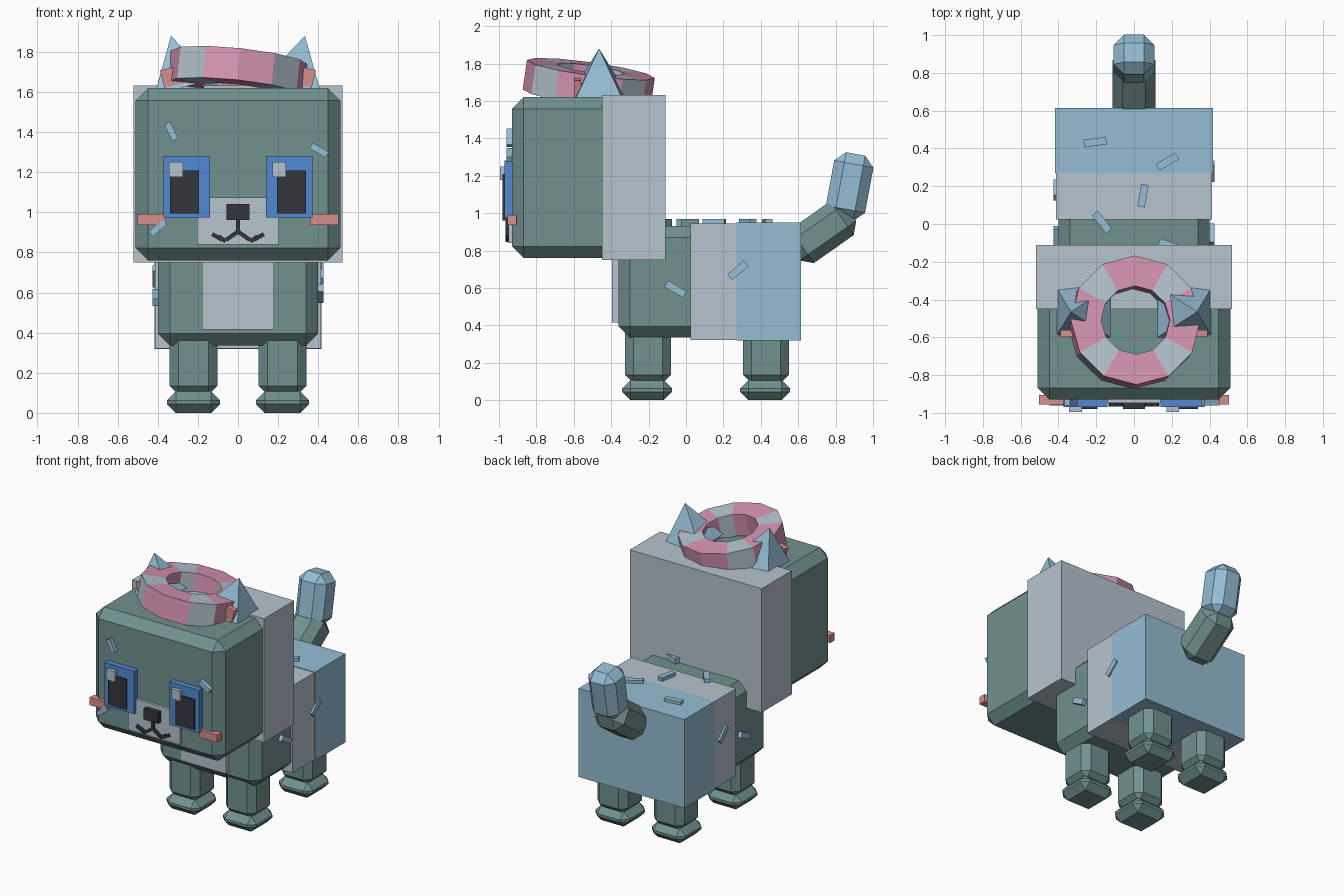
import bpy, bmesh, math
from mathutils import Matrix, Euler

if "Cube" in bpy.data.objects:
    bpy.data.objects.remove(bpy.data.objects["Cube"])

R = math.radians


def mat(name, rgb):
    m = bpy.data.materials.new(name)
    lin = [c / 255 / 12.92 if c <= 10 else ((c / 255 + 0.055) / 1.055) ** 2.4 for c in rgb]
    m.diffuse_color = (*lin, 1)
    m.use_nodes = True
    m.node_tree.nodes["Principled BSDF"].inputs["Base Color"].default_value = m.diffuse_color
    return m


GREEN = mat("grey green", (113, 145, 143))
GREY = mat("pale grey", (182, 196, 207))
BLUE = mat("light blue", (149, 189, 212))
EYE = mat("eye blue", (82, 138, 212))
DARK = mat("charcoal", (53, 53, 61))
SALMON = mat("salmon", (214, 144, 140))
PINK = mat("pink", (214, 148, 178))


def finish(name, bm, mats, matrix=Matrix()):
    bmesh.ops.recalc_face_normals(bm, faces=bm.faces[:])
    me = bpy.data.meshes.new(name)
    bm.to_mesh(me)
    bm.free()
    for m in mats:
        me.materials.append(m)
    ob = bpy.data.objects.new(name, me)
    ob.matrix_world = matrix
    bpy.context.collection.objects.link(ob)
    return ob


def box(name, m, centre, size, chamfer=0, rot=(0, 0, 0)):
    """Box with optional flat chamfer; rot in degrees."""
    bm = bmesh.new()
    bmesh.ops.create_cube(bm, size=1, matrix=Matrix.Diagonal((*size, 1)))
    if chamfer:
        bmesh.ops.bevel(bm, geom=bm.edges[:], offset=chamfer, segments=1,
                        profile=0.5, affect='EDGES')
    e = Euler([R(a) for a in rot]).to_matrix().to_4x4()
    return finish(name, bm, [m], Matrix.Translation(centre) @ e)


def span(name, m, lo, hi, chamfer=0):
    """Box from its two opposite corners."""
    return box(name, m, [(a + b) / 2 for a, b in zip(lo, hi)],
               [b - a for a, b in zip(lo, hi)], chamfer)


# Head, with the pale block behind it
span("head", GREEN, (-.51, -.93, .76), (.51, -.14, 1.62), .062)
span("head_back", GREY, (-.52, -.45, .75), (.52, -.11, 1.632))

# Body, chest patch and hind blocks
span("body", GREEN, (-.40, -.36, .335), (.40, .58, .93), .06)
span("chest_patch", GREY, (-.18, -.395, .415), (.18, -.34, .80))
span("waist_block", GREY, (-.413, .025, .322), (.413, .27, .945))
span("hind_block", BLUE, (-.417, .27, .318), (.417, .615, .949))

# Legs and feet
for side, s in (("left", -1), ("right", 1)):
    for end, y in (("front", -.203), ("back", .428)):
        box(f"{end}_{side}_leg", GREEN, (s * .222, y, .26), (.24, .245, .34), .045)
        box(f"{end}_{side}_foot", GREEN, (s * .222, y - .005, .054), (.266, .266, .108), .045)

# Tail
box("tail_base", GREEN, (0, .727, .898), (.23, .37, .22), .055, (35, 0, 0))
box("tail_tip", BLUE, (0, .875, 1.142), (.215, .213, .355), .055, (-10.5, 0, 0))

# Ears and inner ears, leaning outward
for side, s in (("left", -1), ("right", 1)):
    tilt = Euler((0, R(14 * s), 0)).to_matrix().to_4x4()
    bm = bmesh.new()
    base = [bm.verts.new((x * .15, y * .135, 0)) for x, y in ((-1, -1), (1, -1), (1, 1), (-1, 1))]
    tip = bm.verts.new((0, 0, .263))
    bm.faces.new(base)
    for i in range(4):
        bm.faces.new((base[i], base[(i + 1) % 4], tip))
    finish(f"{side}_ear", bm, [BLUE], Matrix.Translation((s * .27, -.465, 1.625)) @ tilt)
    box(f"{side}_inner_ear", SALMON, (s * .315, -.58, 1.68), (.13, .035, .09), 0, (0, 14 * s, 0))

# Striped ring: 12 straight segments, one in three pale
bm = bmesh.new()
N, H = 12, .08
rings = []
for i in range(N):
    a = 2 * math.pi * i / N
    rings.append([bm.verts.new((r * math.cos(a), r * math.sin(a), z))
                  for r, z in ((.345, -H), (.345, H), (.183, H), (.183, -H))])
for i in range(N):
    p, q = rings[i], rings[(i + 1) % N]
    for k in range(4):
        f = bm.faces.new((p[k], q[k], q[(k + 1) % 4], p[(k + 1) % 4]))
        f.material_index = 1 if i % 3 == 1 else 0
finish("head_ring", bm, [PINK, GREY],
       Matrix.Translation((0, -.52, 1.692)) @ Euler((R(-8), R(6), 0)).to_matrix().to_4x4())

# Eyes and cheeks
for side, s in (("left", -1), ("right", 1)):
    box(f"{side}_iris", EYE, (s * .256, -.945, 1.128), (.232, .05, .306))
    box(f"{side}_pupil", DARK, (s * .267, -.955, 1.102), (.145, .05, .216))
    x = -.309 if s < 0 else .205
    box(f"{side}_eye_glint", GREY, (x, -.97, 1.213), (.068, .05, .074))
    box(f"{side}_cheek", SALMON, (s * .431, -.93, .964), (.142, .05, .054))

# Muzzle, nose and mouth
span("muzzle", GREY, (-.205, -.948, .84), (.205, -.91, 1.073))
span("nose", DARK, (-.057, -.98, .962), (.057, -.92, 1.042))
span("mouth_line", DARK, (-.01, -.965, .89), (.01, -.92, .97))
for side, s in (("left", -1), ("right", 1)):
    box(f"{side}_mouth_inner", DARK, (s * .03, -.945, .883), (.07, .04, .02), 0, (0, s * 35, 0))
    box(f"{side}_mouth_step", DARK, (s * .08, -.945, .868), (.045, .04, .02), 0, (0, s * -35, 0))
    box(f"{side}_mouth_outer", DARK, (s * .105, -.945, .878), (.055, .04, .02), 0, (0, s * -30, 0))

# Sprinkles on the face (x, z, angle)
for i, (x, z, a) in enumerate(((-.333, 1.403, -65), (.405, 1.31, -30), (-.40, .922, 40))):
    box(f"face_sprinkle_{i}", BLUE, (x, -.943, z), (.093, .035, .033), 0, (0, -a, 0))

# Sprinkles on the back (x, y, angle)
for i, (x, y, a) in enumerate(((-.206, .434, 8), (.177, .33, 30), (.048, .15, 80),
                               (-.17, .01, -52), (.19, -.115, -20))):
    box(f"back_sprinkle_{i}", BLUE, (x, y, .95), (.12, .04, .04), 0, (0, 0, a))

# Sprinkles on the sides (x, y, z, angle)
for i, (x, y, z, a) in enumerate(((.41, -.056, .594, -30), (.41, .278, .695, 40),
                                  (-.41, .18, .68, -45), (-.41, -.07, .575, 25))):
    box(f"side_sprinkle_{i}", BLUE, (x, y, z), (.034, .115, .04), 0, (a, 0, 0))
